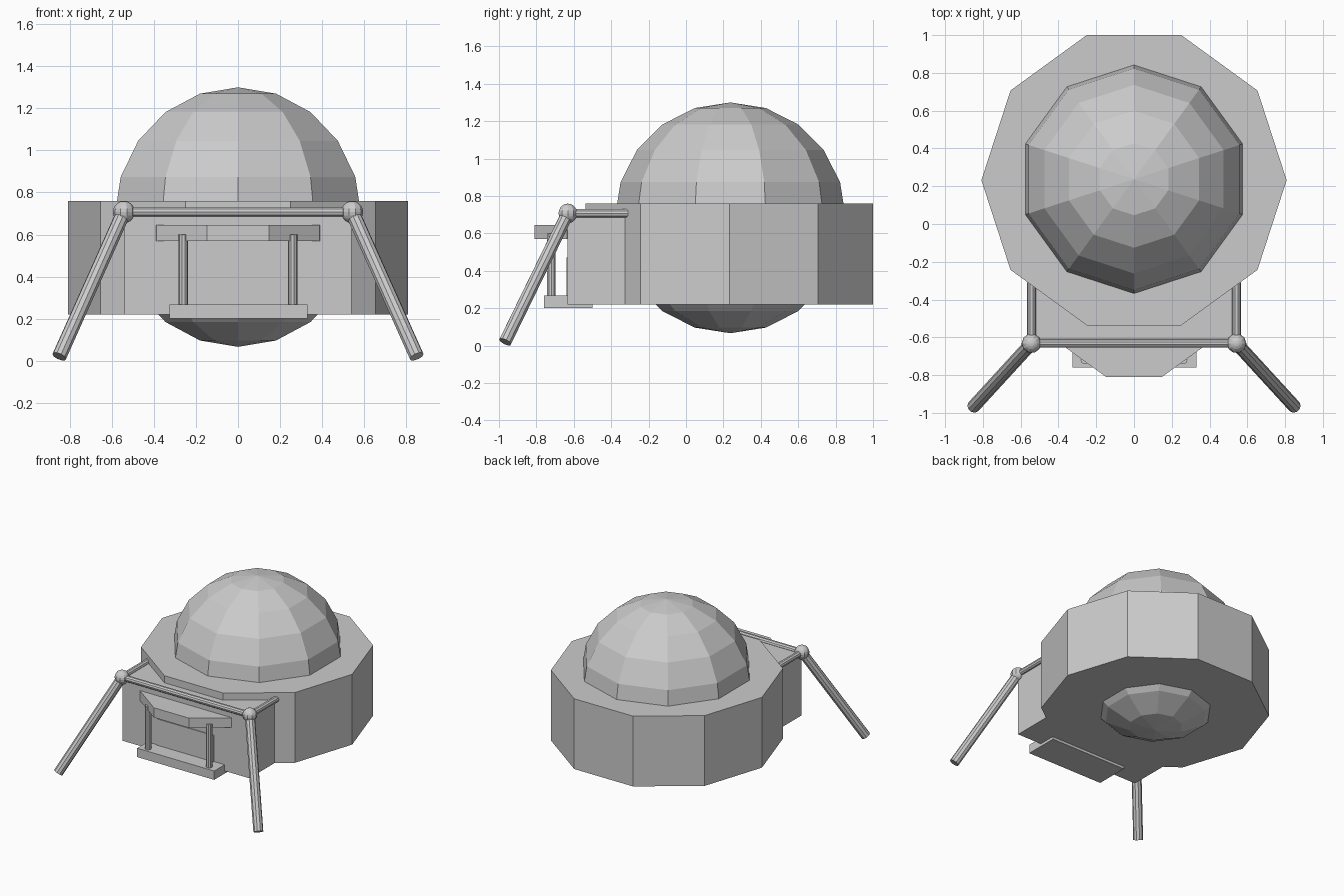
import bpy
import bmesh
from math import sin, cos, pi, radians
from mathutils import Vector, Matrix

cube = bpy.data.objects.get("Cube")
if cube:
    bpy.data.objects.remove(cube, do_unlink=True)

GREY = (0.6, 0.6, 0.6, 1.0)
grey = bpy.data.materials.new("plain_grey")
grey.use_nodes = True
grey.diffuse_color = GREY
grey.node_tree.nodes["Principled BSDF"].inputs["Base Color"].default_value = GREY


def finish(name, bm):
    bmesh.ops.recalc_face_normals(bm, faces=bm.faces)
    mesh = bpy.data.meshes.new(name)
    bm.to_mesh(mesh)
    bm.free()
    mesh.materials.append(grey)
    obj = bpy.data.objects.new(name, mesh)
    bpy.context.collection.objects.link(obj)
    return obj


def revolve(name, profile, sides, start=0.0, matrix=Matrix()):
    """Turn (radius, height) points round z; a zero radius makes a pole."""
    bm = bmesh.new()
    rings = []
    for r, z in profile:
        if r < 1e-5:
            rings.append([bm.verts.new((0, 0, z))] * sides)
        else:
            angles = [start + 2 * pi * i / sides for i in range(sides)]
            rings.append([bm.verts.new((r * cos(a), r * sin(a), z)) for a in angles])
    for low, high in zip(rings, rings[1:]):
        for i in range(sides):
            j = (i + 1) % sides
            corners = [low[i], low[j], high[j], high[i]]
            bm.faces.new(list(dict.fromkeys(corners)))
    for ring in (rings[0], rings[-1]):
        if ring[0] is not ring[1]:
            bm.faces.new(ring)
    bmesh.ops.transform(bm, matrix=matrix, verts=bm.verts)
    return finish(name, bm)


def prism(name, radius, y, z0, z1, sides=10):
    return revolve(name, [(radius, z0), (radius, z1)], sides,
                   matrix=Matrix.Translation((0, y, 0)))


def ball(name, centre, radius, sides, rings, start=0.0):
    arc = [(radius * sin(pi * k / rings), -radius * cos(pi * k / rings))
           for k in range(rings + 1)]
    return revolve(name, arc, sides, start, Matrix.Translation(centre))


def rod(name, a, b, radius, sides=10):
    a, b = Vector(a), Vector(b)
    turn = (b - a).to_track_quat('Z', 'Y').to_matrix().to_4x4()
    return revolve(name, [(radius, 0), (radius, (b - a).length)], sides, 0,
                   Matrix.Translation(a) @ turn)


def box(name, low, high):
    low, high = Vector(low), Vector(high)
    bm = bmesh.new()
    bmesh.ops.create_cube(bm, size=1)
    bmesh.ops.scale(bm, vec=high - low, verts=bm.verts)
    bmesh.ops.translate(bm, vec=(low + high) / 2, verts=bm.verts)
    return finish(name, bm)


# Main hull with the sphere running through it
HULL_Y = 0.232
prism("hull", 0.808, HULL_Y, 0.22, 0.76)
ball("dome_sphere", (0, HULL_Y + 0.005, 0.683), 0.617, 10, 10, radians(18))

# Entrance block, door, canopy and step
box("entrance_block", (-0.54, -0.633, 0.22), (0.54, -0.3, 0.705))
box("door", (-0.24, -0.64, 0.22), (0.24, -0.632, 0.47))
prism("canopy", 0.48, -0.353, 0.57, 0.645)
box("step", (-0.325, -0.76, 0.2), (0.33, -0.5, 0.268))

# Front frame: crossbar, then mirrored posts, joints, side bars and legs
JOINT_X, JOINT_Y, JOINT_Z = 0.543, -0.632, 0.707
rod("crossbar", (-JOINT_X, JOINT_Y, JOINT_Z), (JOINT_X, JOINT_Y, JOINT_Z), 0.023)
for side, s in (("left", 1), ("right", -1)):
    joint = (s * JOINT_X, JOINT_Y, JOINT_Z)
    rod(side + "_canopy_post", (s * 0.26, -0.72, 0.25), (s * 0.26, -0.72, 0.6), 0.023)
    ball(side + "_joint", joint, 0.052, 10, 10)
    rod(side + "_side_bar", joint, (s * JOINT_X, -0.31, JOINT_Z), 0.023)
    rod(side + "_leg", joint, (s * 0.85, -0.967, 0.02), 0.035)
